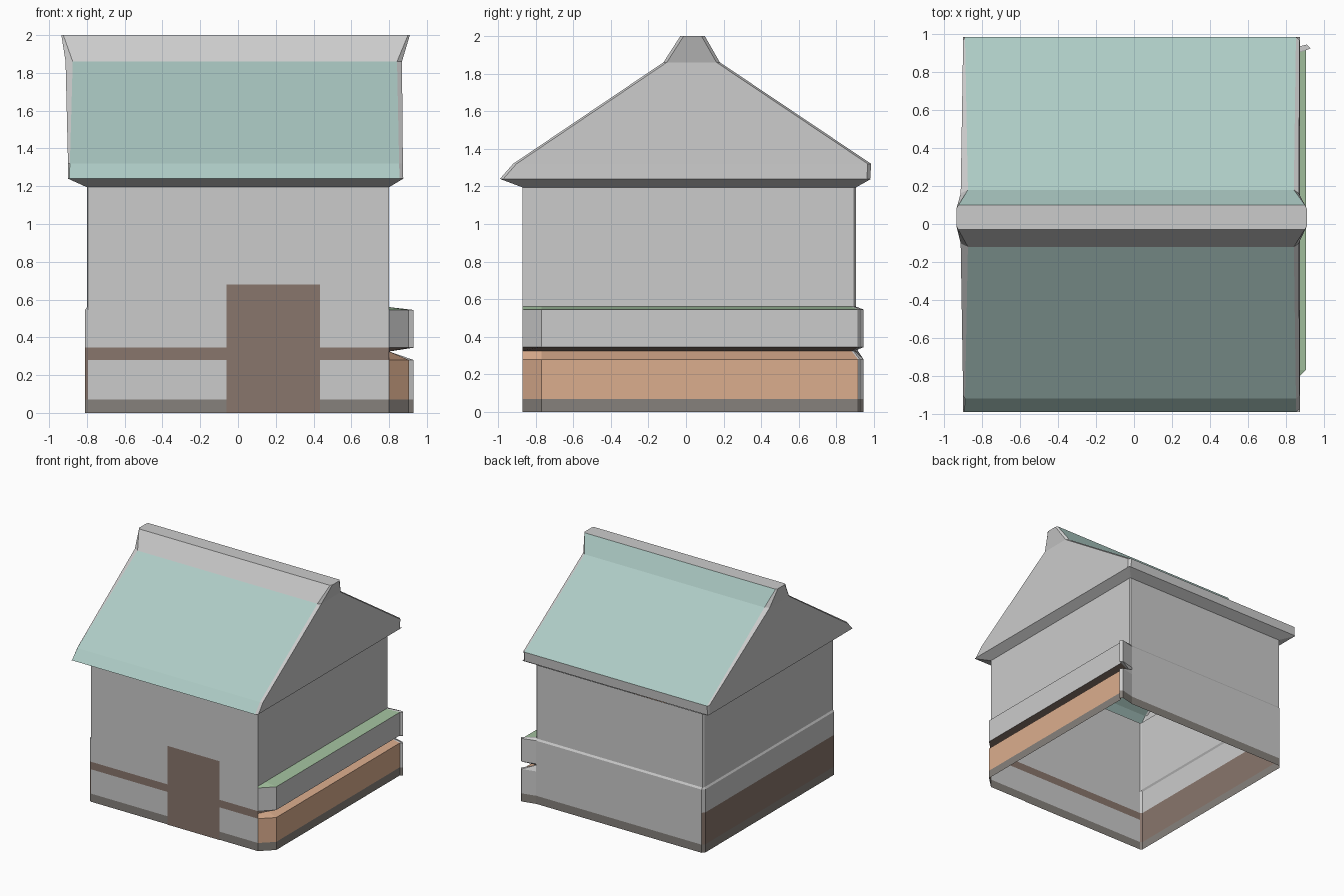
import bpy, bmesh

if "Cube" in bpy.data.objects:
    bpy.data.objects.remove(bpy.data.objects["Cube"])


def mat(name, r, g, b):
    m = bpy.data.materials.new(name)
    m.diffuse_color = (r, g, b, 1)
    m.use_nodes = True
    m.node_tree.nodes["Principled BSDF"].inputs["Base Color"].default_value = m.diffuse_color
    return m


TEAL = mat("teal", 0.42, 0.6, 0.56)
BROWN = mat("brown", 0.25, 0.18, 0.15)
CLAY = mat("clay", 0.71, 0.42, 0.27)
GREEN = mat("green", 0.37, 0.54, 0.35)
BASE = mat("base", 0.24, 0.22, 0.2)


def make(name, bm, mats):
    """Turn a bmesh into an object; slot 0 stays plain grey."""
    bmesh.ops.remove_doubles(bm, verts=bm.verts, dist=0.0005)
    bmesh.ops.recalc_face_normals(bm, faces=bm.faces)
    me = bpy.data.meshes.new(name)
    me.materials.append(None)
    for m in mats:
        me.materials.append(m)
    bm.to_mesh(me)
    bm.free()
    ob = bpy.data.objects.new(name, me)
    bpy.context.collection.objects.link(ob)
    return ob


def loft(bm, rings, paint):
    """Skin closed rings; paint(level, side) gives the material slot."""
    vs = [[bm.verts.new(p) for p in r] for r in rings]
    n = len(rings[0])
    for k in range(len(vs) - 1):
        for i in range(n):
            j = (i + 1) % n
            f = bm.faces.new((vs[k][i], vs[k][j], vs[k + 1][j], vs[k + 1][i]))
            f.material_index = paint(k, i)
    return vs


# walls: one open shell, with the right side stepping out into two bays
def wall_ring(z, out, step):
    s = 0.01 * step
    bay = [(0.905, -0.77), (0.905, 0.915), (0.93, 0.925), (0.91, 0.945)]
    flat = [(0.80, -0.77), (0.80, 0.88), (0.80, 0.89), (0.80, 0.895)]
    plan = [(-0.795, -0.87), (0.80, -0.87)] + (bay if out else flat)
    plan += [(0.79, 0.905 + s), (-0.79, 0.905 + s), (-0.80 - s, 0.89), (-0.80 - s, -0.86)]
    return [(x, y, z) for x, y in plan]


levels = [(0, 1, 1), (0.07, 1, 1), (0.28, 1, 1), (0.325, 0, 1), (0.345, 1, 1),
          (0.545, 1, 1), (0.56, 0, 0), (1.195, 0, 0)]
rings = [wall_ring(*lv) for lv in levels]
# soffit ring out to the eaves
rings.append([(x, y, 1.24) for x, y in [
    (-0.90, -0.99), (0.875, -0.99), (0.875, -0.8), (0.875, 0.9), (0.875, 0.93),
    (0.875, 0.96), (0.875, 0.985), (-0.90, 0.985), (-0.90, 0.96), (-0.90, -0.97)]])


def wall_paint(level, side):
    if level == 0:
        return 1                                   # plinth strip
    if side == 0 and level in (2, 3):
        return 2                                   # front stripe
    if side in (7, 8, 9) and level in (1, 2, 3):
        return 2                                   # left wainscot
    if side in (1, 2) and level in (1, 2):
        return 3                                   # lower bay
    if side in (1, 2) and level == 3:
        return 2                                   # groove underside
    if side in (1, 2) and level == 5:
        return 4                                   # upper bay top
    return 0


bm = bmesh.new()
loft(bm, rings, wall_paint)
make("walls", bm, [BASE, BROWN, CLAY, GREEN])

# roof: profile lofted along x, with bevelled gable edges and a flared ridge
profile = [(-0.99, 1.24), (-0.92, 1.32), (-0.12, 1.86), (-0.03, 2.0),
           (0.10, 2.0), (0.18, 1.86), (0.985, 1.32), (0.98, 1.24)]
# x by profile level: gable face and slope edge, left then right
gable_l, edge_l = [-0.90, -0.90, -0.913, -0.935], [-0.893, -0.89, -0.875, -0.925]
gable_r, edge_r = [0.875, 0.873, 0.868, 0.91], [0.855, 0.853, 0.842, 0.90]


def section(xs, inset):
    pts = []
    for i, (y, z) in enumerate(profile):
        k = min(i, 7 - i)
        dy = -inset if y > 0.03 else inset
        pts.append((xs[k], y + dy, z))
    return pts


def roof_paint(_, side):
    return 1 if side in (0, 1, 4, 5) else 0


bm = bmesh.new()
secs = [section(gable_l, 0.018), section(edge_l, 0), section(edge_r, 0), section(gable_r, 0.018)]
vs = loft(bm, secs, lambda k, i: roof_paint(k, i) if k == 1 else 0)
# leave the underside open to the room
bmesh.ops.delete(bm, geom=[f for f in bm.faces if all(abs(v.co.z - 1.24) < 0.001 for v in f.verts)],
                 context='FACES_ONLY')
for ring in (vs[0], vs[3]):
    for k in range(3):
        bm.faces.new((ring[k], ring[7 - k], ring[6 - k], ring[k + 1]))
make("roof", bm, [TEAL])

# door: flat panel on the front wall
bm = bmesh.new()
bm.faces.new([bm.verts.new((x, -0.874, z)) for x, z in
              [(-0.06, 0), (0.435, 0), (0.435, 0.68), (-0.06, 0.68)]]).material_index = 1
make("door", bm, [BROWN])
